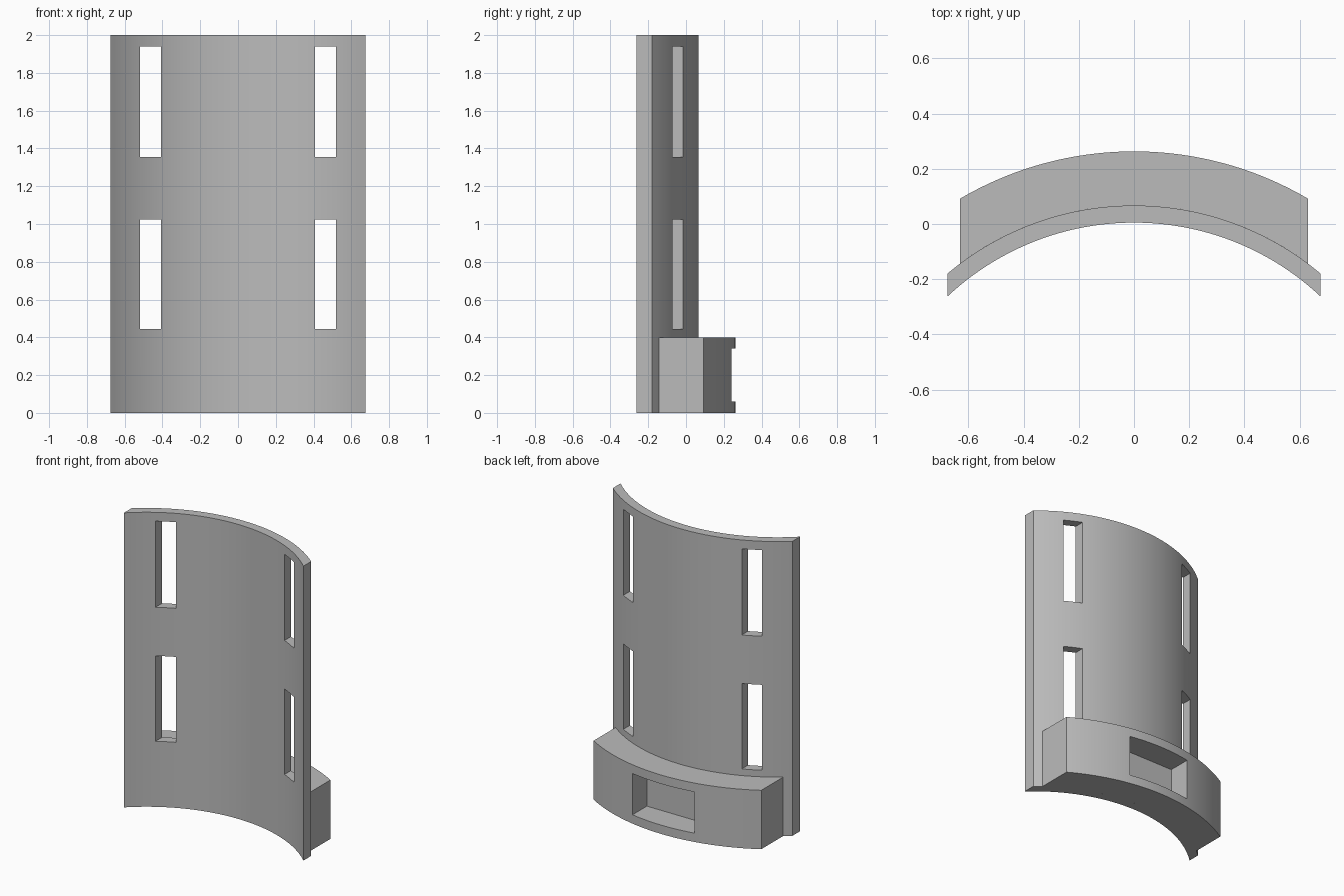
import bpy, bmesh, math

if "Cube" in bpy.data.objects:
    bpy.data.objects.remove(bpy.data.objects["Cube"], do_unlink=True)

AXIS_Y = -0.982                      # common centre of every arc
R_FRONT, R_BACK, R_BLOCK = 0.987, 1.049, 1.245

grey = bpy.data.materials.new("plain grey")
grey.use_nodes = True
colour = (0.5, 0.5, 0.5, 1)
grey.diffuse_color = colour
grey.node_tree.nodes["Principled BSDF"].inputs["Base Color"].default_value = colour


def arc(radius, half_width, steps=48):
    """Points along an arc from -half_width to +half_width in x."""
    end = math.asin(half_width / radius)
    angles = [end * (2 * i / steps - 1) for i in range(steps + 1)]
    return [(radius * math.sin(a), AXIS_Y + radius * math.cos(a)) for a in angles]


def finish(name, bm):
    bmesh.ops.recalc_face_normals(bm, faces=bm.faces)
    mesh = bpy.data.meshes.new(name)
    bm.to_mesh(mesh)
    bm.free()
    mesh.materials.append(grey)
    obj = bpy.data.objects.new(name, mesh)
    bpy.context.collection.objects.link(obj)
    return obj


def curved_slab(name, r_in, r_out, half_width, height):
    """Extrude the band between two arcs, with ends cut straight in x."""
    bm = bmesh.new()
    outline = arc(r_in, half_width) + arc(r_out, half_width)[::-1]
    base = bm.faces.new([bm.verts.new((x, y, 0)) for x, y in outline])
    top = bmesh.ops.extrude_face_region(bm, geom=[base])["geom"]
    bmesh.ops.translate(bm, vec=(0, 0, height),
                        verts=[v for v in top if isinstance(v, bmesh.types.BMVert)])
    return finish(name, bm)


def cut_boxes(target, boxes):
    """Subtract boxes given as (x, y, z) ranges, then apply."""
    bm = bmesh.new()
    for box in boxes:
        verts = bmesh.ops.create_cube(bm, size=1)["verts"]
        for v in verts:
            v.co = [lo + (c + 0.5) * (hi - lo) for c, (lo, hi) in zip(v.co, box)]
    cutter = finish("cutter", bm)
    cutter.hide_render = True
    mod = target.modifiers.new("openings", 'BOOLEAN')
    mod.operation, mod.solver, mod.object = 'DIFFERENCE', 'EXACT', cutter
    select_only(target)
    bpy.ops.object.modifier_apply(modifier=mod.name)
    bpy.data.objects.remove(cutter, do_unlink=True)


def select_only(obj):
    bpy.ops.object.select_all(action='DESELECT')
    obj.select_set(True)
    bpy.context.view_layer.objects.active = obj


# Curved plate with four tall slots
plate = curved_slab("curved_plate", R_FRONT, R_BACK, 0.675, 2.0)
cut_boxes(plate, [(xs, (-0.6, 0.4), zs)
                  for xs in ((-0.52, -0.408), (0.408, 0.52))
                  for zs in ((0.445, 1.025), (1.355, 1.94))])

# Thick block along the lower back, with a rectangular pocket
block = curved_slab("back_block", R_BACK, R_BLOCK, 0.63, 0.4)
cut_boxes(block, [((-0.233, 0.233), (0.087, 0.5), (0.06, 0.34))])

# Smooth the arcs, keep the corners crisp
for obj in (plate, block):
    select_only(obj)
    bpy.ops.object.shade_smooth_by_angle(angle=math.radians(30))
